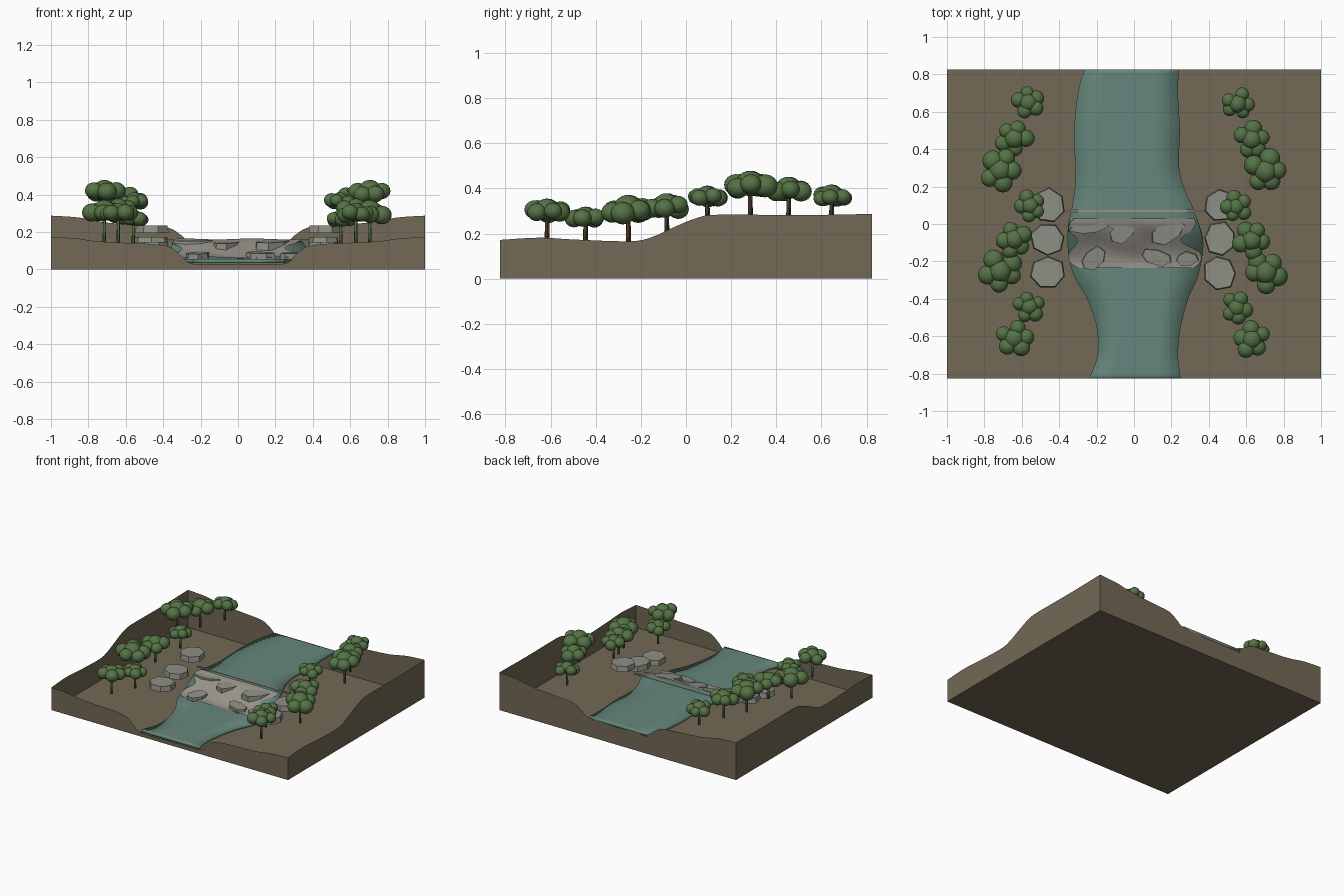
import bpy, bmesh, math, random
from mathutils import Matrix, Vector

random.seed(4)
if "Cube" in bpy.data.objects:
    bpy.data.objects.remove(bpy.data.objects["Cube"])


def material(name, r, g, b):
    m = bpy.data.materials.new(name)
    m.use_nodes = True
    m.diffuse_color = (r, g, b, 1)
    m.node_tree.nodes["Principled BSDF"].inputs["Base Color"].default_value = (r, g, b, 1)
    return m


EARTH = material("earth brown", .17, .14, .09)
WATER = material("river teal", .13, .24, .20)
FOAM = material("foam grey", .31, .29, .25)
STONE = material("stone grey", .27, .28, .24)
LEAF = material("leaf green", .09, .17, .06)
BARK = material("bark brown", .07, .04, .02)


def finish(bm, name, *mats, smooth=False):
    mesh = bpy.data.meshes.new(name)
    bm.to_mesh(mesh)
    bm.free()
    for m in mats:
        mesh.materials.append(m)
    ob = bpy.data.objects.new(name, mesh)
    bpy.context.collection.objects.link(ob)
    for p in mesh.polygons:
        p.use_smooth = smooth
    return ob


def spline(points, steps=4):
    """Smooth curve through points of any dimension."""
    pts = [Vector(p) for p in points]
    pts = [pts[0]] + pts + [pts[-1]]
    out = []
    for a, b, c, d in zip(pts, pts[1:], pts[2:], pts[3:]):
        for i in range(steps):
            t = i / steps
            out.append(b + (c - a) * (t / 2) + (a * 2 - b * 5 + c * 4 - d) * (t * t / 2)
                       + (b * 3 - a - c * 3 + d) * (t ** 3 / 2))
    return out + [pts[-1]]


# Open earth tray: flat floor and four walls with a shaped rim
HALF_Y = .825
front = [(0, .03), (.24, .03), (.3, .07), (.36, .118), (.45, .135), (.6, .142), (.75, .15), (.87, .166), (1, .172)]
back = [(0, .135), (.24, .145), (.3, .18), (.37, .222), (.5, .235), (.7, .25), (.85, .277), (1, .287)]
side = [(-HALF_Y, .172), (-.65, .182), (-.5, .174), (-.25, .166), (-.15, .185), (-.05, .23),
        (.05, .27), (.15, .284), (.5, .282), (HALF_Y, .287)]


def mirrored(profile):
    return [(-x, z) for x, z in profile[:0:-1]] + profile


bm = bmesh.new()


def wall(points, place):
    low = [bm.verts.new(place(u, 0)) for u, z in points]
    top = [bm.verts.new(place(u, z)) for u, z in points]
    for i in range(len(points) - 1):
        bm.faces.new((low[i], low[i + 1], top[i + 1], top[i]))


wall(spline(mirrored(front)), lambda u, z: (u, -HALF_Y, z))
wall(spline(mirrored(back))[::-1], lambda u, z: (u, HALF_Y, z))
wall(spline(side), lambda u, z: (1, u, z))
wall(spline(side)[::-1], lambda u, z: (-1, u, z))
bm.faces.new([bm.verts.new((x, y, 0)) for x, y in
              ((-1, -HALF_Y), (-1, HALF_Y), (1, HALF_Y), (1, -HALF_Y))])
finish(bm, "earth_tray", EARTH)


# River and rapids are sheets lofted along y
def fall(y):
    t = min(1, max(0, (y + .21) / .25))
    return .055 + .1 * t * t * (3 - 2 * t)


def sheet(name, rows, mat, height, columns, thick):
    bm = bmesh.new()
    grid = []
    for y, x0, x1 in spline(rows, 5):
        grid.append([bm.verts.new((x, y, height(x, y))) for x in
                     (x0 + (x1 - x0) * i / columns for i in range(columns + 1))])
    for a, b in zip(grid, grid[1:]):
        for i in range(columns):
            bm.faces.new((a[i], a[i + 1], b[i + 1], b[i]))
    ob = finish(bm, name, mat, smooth=True)
    if thick:
        mod = ob.modifiers.new("thickness", "SOLIDIFY")
        mod.thickness = thick
        mod.offset = -1
    return ob


river = [(-HALF_Y, -.24, .25), (-.7, -.195, .235), (-.55, -.2, .25), (-.4, -.25, .29), (-.3, -.31, .335),
         (-.2, -.345, .36), (-.1, -.355, .37), (0, -.35, .345), (.1, -.33, .31), (.2, -.315, .265),
         (.32, -.315, .24), (.5, -.32, .245), (.7, -.3, .235), (HALF_Y, -.265, .24)]
sheet("river", river, WATER, lambda x, y: fall(y), 4, .022)

rapids = [(-.235, -.3, .32), (-.2, -.345, .355), (-.15, -.345, .35), (-.09, -.3, .25),
          (-.04, -.345, .3), (0, -.345, .33), (.03, -.32, .32)]
sheet("rapids_foam", rapids, FOAM,
      lambda x, y: fall(y) + .008 + .004 * math.sin(17 * x + 9 * y) * math.cos(31 * y), 30, 0)

# Thin lip above the fall
bm = bmesh.new()
bmesh.ops.create_cube(bm, size=1, matrix=Matrix.Translation((0, .07, .155))
                      @ Matrix.Diagonal((.78, .012, .008, 1)))
finish(bm, "fall_lip", FOAM)


def slab(name, x, y, top, rx, ry, thick, sides, turn=0, jitter=.0, tilt=0):
    """Low faceted stone with an irregular outline."""
    bm = bmesh.new()
    bmesh.ops.create_cone(bm, cap_ends=True, segments=sides, radius1=1, radius2=.93, depth=1)
    wobble = [1 + random.uniform(-jitter, jitter) for _ in range(sides)]
    for v in bm.verts:
        k = round(math.atan2(v.co.y, v.co.x) / math.tau * sides) % sides
        v.co.x *= wobble[k]
        v.co.y *= wobble[k]
    bm.transform(Matrix.Translation((x, y, top - thick / 2)) @ Matrix.Rotation(tilt, 4, 'X')
                 @ Matrix.Rotation(turn, 4, 'Z') @ Matrix.Diagonal((rx, ry, thick, 1)))
    finish(bm, name, STONE)


# Stepping slabs on both banks
for label, s in (("left", 1), ("right", -1)):
    for i, (y, top) in enumerate(((.1, .235), (-.08, .172), (-.26, .145))):
        slab(f"{label}_bank_slab_{i + 1}", s * .46, y, top, .095, .088, .04, 7, i * .5 + s, .07)

# Boulders in the rapids: x, y, top, half sizes, turn
boulders = [(-.24, -.015, .155, .11, .042, .1), (-.06, -.04, .145, .085, .055, .6),
            (.18, -.04, .15, .11, .06, .5), (-.22, -.185, .088, .08, .055, .7),
            (.12, -.175, .09, .095, .045, -.25), (.28, -.185, .088, .062, .038, 0)]
for i, (x, y, top, rx, ry, turn) in enumerate(boulders):
    slab(f"rapids_boulder_{i + 1}", x, y, top, rx, ry, .04, 7, turn, .14, .12)


# Trees: trunk and a crown of rounded clumps
def tree(name, x, y, radius, top):
    bm = bmesh.new()
    t = min(1, max(0, (y + .2) / .3))
    base = .14 + .1 * t
    crown = top - radius * .62
    bmesh.ops.create_cone(bm, cap_ends=True, segments=8, radius1=.009, radius2=.006,
                          depth=crown - base, matrix=Matrix.Translation((x, y, (crown + base) / 2)))
    trunk_faces = len(bm.faces)
    start = random.uniform(0, math.tau)
    clumps = [(0, 0, radius * .1, .53)]
    for k in range(5):
        a = start + k * math.tau / 5 + random.uniform(-.2, .2)
        d = radius * random.uniform(.52, .64)
        clumps.append((d * math.cos(a), d * math.sin(a), radius * random.uniform(-.12, .1),
                       random.uniform(.4, .48)))
    for dx, dy, dz, size in clumps:
        bmesh.ops.create_icosphere(bm, subdivisions=3, radius=radius * size,
                                   matrix=Matrix.Translation((x + dx, y + dy, crown + dz))
                                   @ Matrix.Diagonal((1, 1, .92, 1)))
    bm.faces.ensure_lookup_table()
    for f in bm.faces[:trunk_faces]:
        f.material_index = 1
    finish(bm, name, LEAF, BARK, smooth=True)


rows = [(.56, .645, .088, .42), (.635, .455, .1, .455), (.71, .285, .115, .482), (.55, .095, .085, .415),
        (.635, -.085, .1, .382), (.71, -.255, .115, .375), (.555, -.445, .088, .322), (.635, -.615, .1, .358)]
for label, s in (("left", 1), ("right", -1)):
    for i, (x, y, radius, top) in enumerate(rows):
        tree(f"{label}_tree_{i + 1}", s * x - .005, y - s * .003, radius, top)
